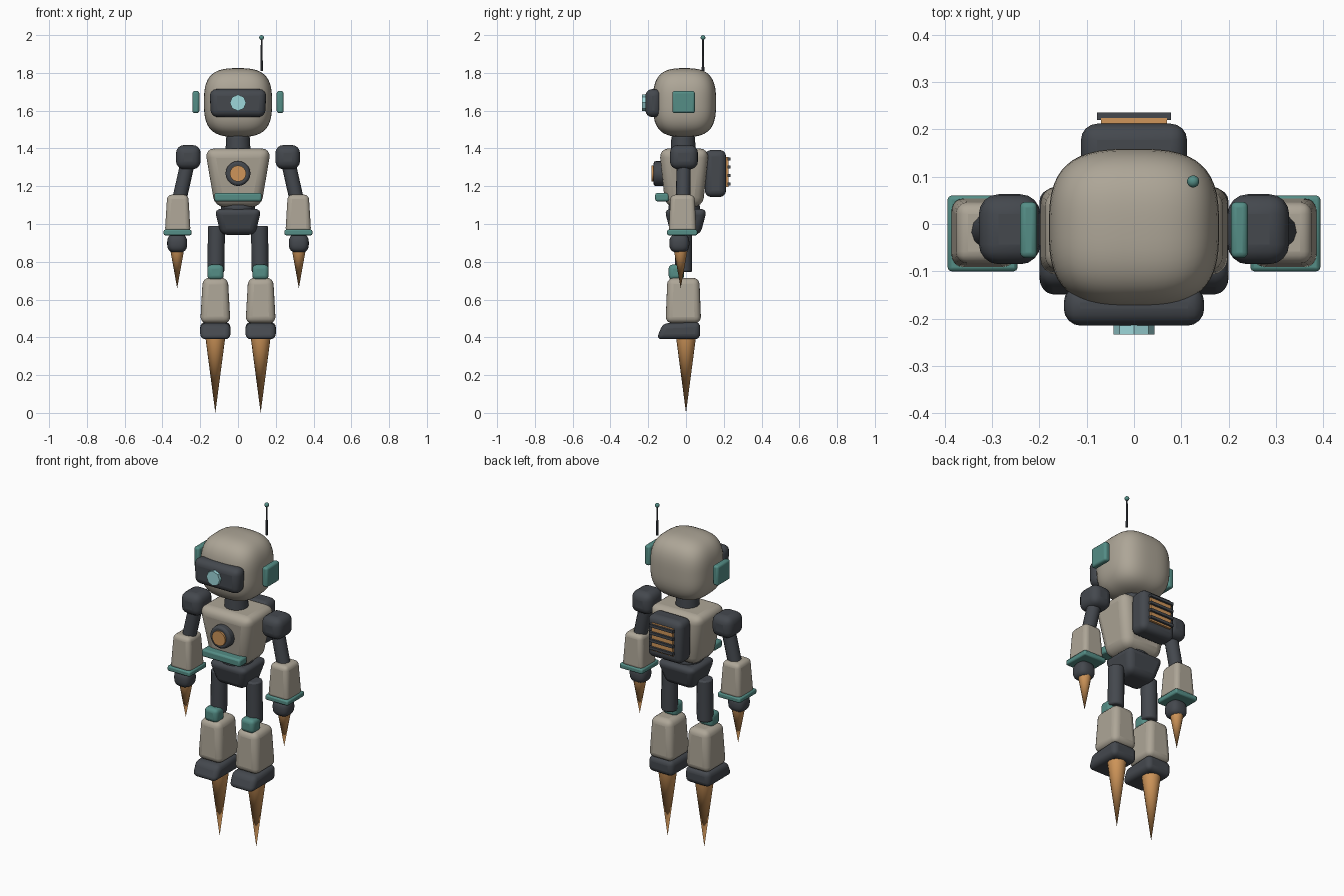
import bpy, bmesh, math
from mathutils import Vector

cube = bpy.data.objects.get("Cube")
if cube:
    bpy.data.objects.remove(cube, do_unlink=True)


def material(name, rgb):
    m = bpy.data.materials.new(name)
    m.use_nodes = True
    color = (*rgb, 1)
    m.diffuse_color = color
    m.node_tree.nodes["Principled BSDF"].inputs["Base Color"].default_value = color
    return m


SHELL = material("warm grey shell", (0.42, 0.38, 0.31))
DARK = material("charcoal joints", (0.058, 0.065, 0.076))
TEAL = material("teal trim", (0.09, 0.27, 0.24))
ORANGE = material("orange glow", (0.62, 0.30, 0.10))
GLASS = material("pale blue lens", (0.34, 0.68, 0.70))


def finish(bm, name, mat, bevel=0, segments=3, smooth=True):
    bmesh.ops.recalc_face_normals(bm, faces=bm.faces)
    mesh = bpy.data.meshes.new(name)
    bm.to_mesh(mesh)
    bm.free()
    mesh.materials.append(mat)
    obj = bpy.data.objects.new(name, mesh)
    bpy.context.collection.objects.link(obj)
    if bevel:
        mod = obj.modifiers.new("rounded edges", "BEVEL")
        mod.width, mod.segments = bevel, segments
        mod.limit_method, mod.angle_limit = "ANGLE", math.radians(40)
    if smooth:
        bpy.ops.object.select_all(action="DESELECT")
        obj.select_set(True)
        bpy.context.view_layer.objects.active = obj
        bpy.ops.object.shade_smooth_by_angle(angle=math.radians(35))
    return obj


def box(name, mat, x, y, z, bevel, top=(1, 1), bottom=(1, 1), segments=4):
    """Rounded box from (min, max) ranges, with its ends scaled to taper it."""
    bm = bmesh.new()
    bmesh.ops.create_cube(bm, size=2)
    for v in bm.verts:
        sx, sy = top if v.co.z > 0 else bottom
        scale = (sx, sy, 1)
        v.co = [(r[0] + r[1]) / 2 + c * s * (r[1] - r[0]) / 2
                for r, c, s in zip((x, y, z), v.co, scale)]
    return finish(bm, name, mat, bevel, segments)


def rod(name, mat, start, end, r1, r2, sides=16, bevel=0, smooth=True):
    """Cylinder or cone between two points."""
    a, b = Vector(start), Vector(end)
    bm = bmesh.new()
    bmesh.ops.create_cone(bm, cap_ends=True, segments=sides, radius1=r1,
                          radius2=r2, depth=(b - a).length)
    turn = (b - a).to_track_quat("Z", "Y").to_matrix()
    bmesh.ops.rotate(bm, matrix=turn, verts=bm.verts)
    bmesh.ops.translate(bm, vec=(a + b) / 2, verts=bm.verts)
    return finish(bm, name, mat, bevel, 2, smooth)


def soft_block(name, mat, center, half, power, cuts=10):
    """Cube grid pushed onto a superellipsoid."""
    bm = bmesh.new()
    bmesh.ops.create_cube(bm, size=2)
    bmesh.ops.subdivide_edges(bm, edges=bm.edges, cuts=cuts, use_grid_fill=True)
    for v in bm.verts:
        n = sum(abs(c) ** power for c in v.co) ** (1 / power)
        v.co = [m + c / n * h for m, c, h in zip(center, v.co, half)]
    return finish(bm, name, mat)


# Head
soft_block("head", SHELL, (0, -0.008, 1.643), (0.18, 0.167, 0.182), 3, 13)
box("visor", DARK, (-0.15, 0.15), (-0.215, -0.13), (1.566, 1.714), 0.036,
    bottom=(0.96, 1))
rod("visor_lens", GLASS, (0, -0.2, 1.642), (0, -0.234, 1.642), 0.043, 0.043, 8,
    smooth=False)
rod("antenna_rod", DARK, (0.125, 0.09, 1.81), (0.125, 0.09, 1.98), 0.007, 0.004, 8)
soft_block("antenna_tip", TEAL, (0.125, 0.09, 1.987), (0.013,) * 3, 2, 4)

# Torso
rod("neck", DARK, (0, -0.015, 1.39), (0, -0.015, 1.47), 0.066, 0.062, 16, 0.012)
box("chest", SHELL, (-0.175, 0.175), (-0.142, 0.122), (1.09, 1.4), 0.05,
    bottom=(0.7, 0.75))
soft_block("waist", DARK, (0, -0.01, 1.085), (0.09, 0.085, 0.05), 2.2, 6)
box("pelvis", DARK, (-0.125, 0.125), (-0.115, 0.112), (0.942, 1.08), 0.034,
    bottom=(0.72, 0.68))
rod("chest_lamp_ring", DARK, (0, -0.1, 1.267), (0, -0.172, 1.267), 0.066, 0.066,
    20, 0.012)
rod("chest_lamp", ORANGE, (0, -0.15, 1.267), (0, -0.182, 1.267), 0.043, 0.043, 16)
box("belt_bar", TEAL, (-0.125, 0.125), (-0.163, -0.09), (1.12, 1.164), 0.01,
    segments=2)

# Backpack with vent slats
box("backpack", DARK, (-0.112, 0.112), (0.1, 0.212), (1.143, 1.392), 0.034)
box("vent_panel", ORANGE, (-0.07, 0.07), (0.2, 0.224), (1.195, 1.355), 0)
for i in range(4):
    z = 1.213 + i * 0.044
    box("vent_slat", DARK, (-0.078, 0.078), (0.22, 0.236), (z - 0.008, z + 0.008), 0)

for side, label in ((1, "left"), (-1, "right")):
    def span(center, half):
        return (side * center - half, side * center + half)

    # Ear and arm
    box(label + "_ear", TEAL, span(0.223, 0.018), (-0.072, 0.047), (1.587, 1.704),
        0.012, segments=3)
    box(label + "_shoulder", DARK, span(0.263, 0.065), (-0.085, 0.063),
        (1.29, 1.418), 0.042)
    rod(label + "_upper_arm", DARK, (side * 0.263, -0.012, 1.34),
        (side * 0.308, -0.015, 1.14), 0.038, 0.038, 12, 0.006)
    box(label + "_forearm", SHELL, span(0.319, 0.068), (-0.092, 0.055),
        (0.955, 1.155), 0.024, top=(0.82, 0.86))
    box(label + "_cuff", TEAL, span(0.32, 0.074), (-0.1, 0.06), (0.94, 0.97), 0.008,
        segments=2)
    soft_block(label + "_hand", DARK, (side * 0.322, -0.035, 0.898),
               (0.053, 0.053, 0.05), 2.8, 6)
    rod(label + "_hand_spike", ORANGE, (side * 0.322, -0.028, 0.86),
        (side * 0.322, -0.028, 0.66), 0.036, 0, 12)

    # Leg
    rod(label + "_thigh", DARK, (side * 0.117, -0.012, 0.745),
        (side * 0.114, -0.012, 0.99), 0.045, 0.045, 12, 0.008)
    box(label + "_knee", TEAL, span(0.119, 0.043), (-0.092, -0.01), (0.705, 0.785),
        0.022)
    box(label + "_shin", SHELL, span(0.12, 0.08), (-0.108, 0.08), (0.475, 0.715),
        0.034, top=(0.83, 0.9))
    foot = box(label + "_foot", DARK, span(0.12, 0.08), (-0.157, 0.075),
               (0.39, 0.482), 0.028)
    for v in foot.data.vertices:
        if v.co.y < 0 and v.co.z > 0.45:
            v.co.y += 0.035
            v.co.z -= 0.008
    rod(label + "_foot_spike", ORANGE, (side * 0.12, 0, 0.395), (side * 0.12, 0, 0),
        0.052, 0, 16)
